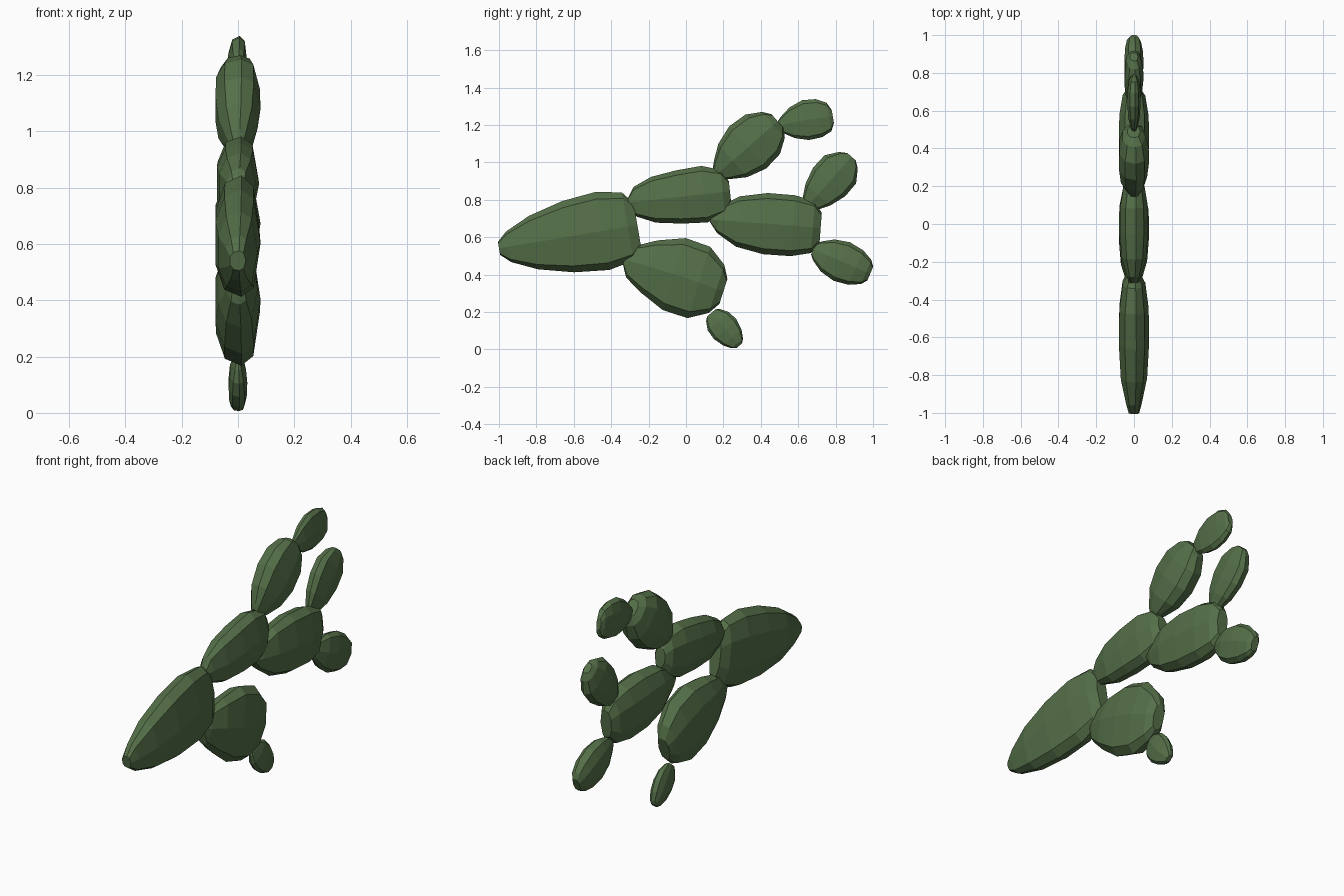
import bpy, bmesh, math
from mathutils import Vector

green = bpy.data.materials.new("cactus_green")
green.diffuse_color = (0.09, 0.16, 0.065, 1)

# Nine-sided pad section: ridge on +x, flat face on -x
half = [(0.7, 0.82), (0.15, 1.0), (-0.6, 0.87), (-1.0, 0.4)]
SECTION = [(1.0, 0.0)] + half + [(x, -w) for x, w in reversed(half)]
STATIONS = (0, 0.07, 0.25, 0.5, 0.75, 0.93, 1)
THICK = (0.35, 0.52, 0.87, 1, 0.97, 0.75, 0.42)


def pad(name, base, tip, thick, widths, bow=0.0):
    """Flattened pad lofted in the y-z plane from base to tip."""
    base, tip = Vector((0, *base)), Vector((0, *tip))
    axis = (tip - base).normalized()
    side = Vector((0, -axis.z, axis.y))
    bm = bmesh.new()
    rings = []
    for t, k, w in zip(STATIONS, THICK, widths):
        c = base.lerp(tip, t) + side * bow * math.sin(math.pi * t)
        rings.append([bm.verts.new(c + side * w * v + Vector((thick * k * u, 0, 0)))
                      for u, v in SECTION])
    n = len(SECTION)
    for a, b in zip(rings, rings[1:]):
        for i in range(n):
            j = (i + 1) % n
            bm.faces.new((a[i], a[j], b[j], b[i]))
    bm.faces.new(rings[0])
    bm.faces.new(rings[-1])
    bmesh.ops.recalc_face_normals(bm, faces=bm.faces)
    mesh = bpy.data.meshes.new(name)
    bm.to_mesh(mesh)
    bm.free()
    mesh.materials.append(green)
    bpy.context.collection.objects.link(bpy.data.objects.new(name, mesh))


# Main stem and the pads growing from it
pad("trunk_pad", (-1, 0.54), (-0.26, 0.665), 0.08,
    (0.035, 0.083, 0.145, 0.193, 0.212, 0.185, 0.12))
pad("middle_pad", (-0.31, 0.785), (0.235, 0.845), 0.075,
    (0.02, 0.08, 0.123, 0.143, 0.152, 0.12, 0.055))
pad("lower_pad", (-0.33, 0.48), (0.2, 0.31), 0.08,
    (0.025, 0.09, 0.147, 0.202, 0.2, 0.135, 0.07), 0.008)
pad("branch_pad", (0.13, 0.695), (0.72, 0.65), 0.08,
    (0.015, 0.07, 0.135, 0.164, 0.163, 0.138, 0.08))
pad("upper_pad", (0.17, 0.94), (0.49, 1.22), 0.08,
    (0.04, 0.065, 0.118, 0.15, 0.14, 0.092, 0.05))

# Small end pads
pad("top_end_pad", (0.495, 1.195), (0.785, 1.245), 0.035,
    (0.025, 0.045, 0.083, 0.108, 0.103, 0.077, 0.035), 0.006)
pad("right_end_pad", (0.645, 0.76), (0.885, 1.03), 0.05,
    (0.03, 0.05, 0.088, 0.115, 0.113, 0.067, 0.03))
pad("low_right_end_pad", (0.68, 0.535), (0.985, 0.405), 0.05,
    (0.03, 0.055, 0.093, 0.112, 0.1, 0.07, 0.04))
pad("bottom_bud", (0.135, 0.195), (0.285, 0.02), 0.033,
    (0.03, 0.05, 0.075, 0.08, 0.065, 0.04, 0.02))
